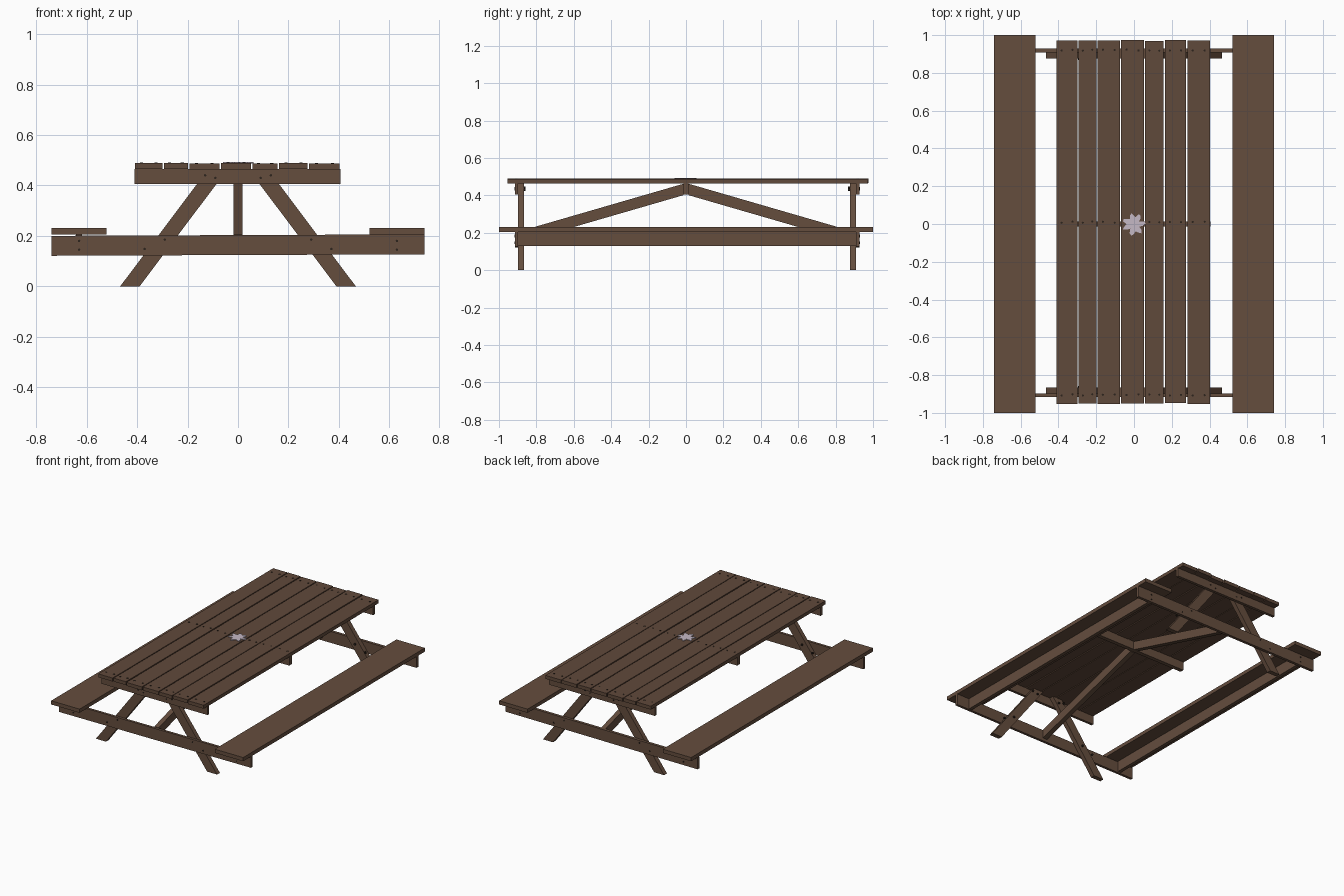
import bpy, bmesh, math, random
from mathutils import Matrix, Vector

random.seed(4)
if "Cube" in bpy.data.objects:
    bpy.data.objects.remove(bpy.data.objects["Cube"])


def material(name, rgb):
    m = bpy.data.materials.new(name)
    m.use_nodes = True
    m.diffuse_color = (*rgb, 1)
    m.node_tree.nodes["Principled BSDF"].inputs["Base Color"].default_value = (*rgb, 1)
    return m


wood = material("brown wood", (0.13, 0.075, 0.048))
top_wood = material("weathered top wood", (0.118, 0.067, 0.043))
iron = material("dark iron", (0.025, 0.017, 0.012))
lilac = material("pale lilac", (0.56, 0.48, 0.56))


def finish(name, bm, mat):
    bmesh.ops.recalc_face_normals(bm, faces=bm.faces)
    mesh = bpy.data.meshes.new(name)
    bm.to_mesh(mesh)
    bm.free()
    mesh.materials.append(mat)
    ob = bpy.data.objects.new(name, mesh)
    bpy.context.collection.objects.link(ob)
    return ob


def board(name, x, y, z, mat=wood, tilt=0.0):
    """Box between (min, max) pairs, tilted slightly about the y axis."""
    bm = bmesh.new()
    bmesh.ops.create_cube(bm, size=1)
    mid = Vector(sum(p) / 2 for p in (x, y, z))
    size = [p[1] - p[0] for p in (x, y, z)]
    bmesh.ops.transform(bm, verts=bm.verts, matrix=Matrix.Translation(mid)
                        @ Matrix.Rotation(tilt, 4, "Y") @ Matrix.Diagonal((*size, 1)))
    return finish(name, bm, mat)


def prism(name, outline, depth, mat=wood):
    """Extrude a flat outline of 3D points along the depth vector."""
    bm = bmesh.new()
    face = bm.faces.new([bm.verts.new(p) for p in outline])
    ext = bmesh.ops.extrude_face_region(bm, geom=[face])
    moved = [v for v in ext["geom"] if isinstance(v, bmesh.types.BMVert)]
    bmesh.ops.translate(bm, verts=moved, vec=depth)
    return finish(name, bm, mat)


def studs(name, points, axis, radius=0.006, height=0.008):
    """Small round fastener heads centred on the given points."""
    bm = bmesh.new()
    turn = Matrix.Rotation(math.pi / 2, 4, "X") if axis == "Y" else Matrix.Identity(4)
    for p in points:
        bmesh.ops.create_cone(bm, cap_ends=True, segments=8, radius1=radius, radius2=radius,
                              depth=height, matrix=Matrix.Translation(p) @ turn)
    return finish(name, bm, iron)


TOP, UNDER, CLEAT = 0.49, 0.466, 0.405

# Table top planks, each very slightly uneven, with nail rows
edges = [-0.412, -0.296, -0.196, -0.071, 0.055, 0.16, 0.279, 0.406]
nails = []
for i, (a, b) in enumerate(zip(edges, edges[1:])):
    drop = random.uniform(0, 0.003)
    board(f"top_plank_{i + 1}", (a + 0.003, b - 0.003),
          (-0.955 + random.uniform(0, 0.008), 0.975 - random.uniform(0, 0.008)),
          (UNDER - drop, TOP - drop), top_wood)
    for f in (0.25, 0.75):
        for y in (-0.905, 0.01, 0.92):
            nails.append((a + (b - a) * f, y + random.uniform(-0.004, 0.004), TOP - drop - 0.002))
studs("top_nails", nails, "Z")

# Central splat on the table top
splat = []
for i in range(28):
    r = (0.062, 0.056, 0.036, 0.05)[i % 4] + random.uniform(-0.008, 0.004)
    t = math.tau * i / 28
    splat.append((r * math.cos(t), r * math.sin(t), TOP - 0.003))
prism("top_splat", splat, (0, 0, 0.005), lilac)

# Middle cleat under the top
board("middle_cleat", (-0.405, 0.405), (-0.014, 0.014), (CLEAT, UNDER))

# End frames: outer board face y0, joint y1, inner leg face y2
for end, y0, y1, y2 in (("front", -0.915, -0.897, -0.866), ("back", 0.928, 0.908, 0.876)):
    span = (min(y0, y1), max(y0, y1))
    inward = math.copysign(1, y2 - y1)
    board(f"{end}_cleat", (-0.41, 0.406), span, (CLEAT, UNDER))
    board(f"{end}_seat_beam", (-0.74, 0.74), span, (0.124, 0.203), tilt=-0.004)
    for side, s in (("left", 1), ("right", -1)):
        leg = [(s * 0.467, y1, 0), (s * 0.39, y1, 0),
               (s * 0.04, y1, UNDER), (s * 0.117, y1, UNDER)]
        prism(f"{end}_{side}_leg", leg, (0, y2 - y1, 0))
    spots = [(s * x, z) for s in (1, -1) for x, z in
             ((0.63, 0.145), (0.63, 0.18), (0.29, 0.185), (0.37, 0.148), (0.13, 0.44), (0.09, 0.43))]
    studs(f"{end}_outer_bolts", [(x, y0, z) for x, z in spots], "Y", 0.005, 0.006)
    inner = [(x, y2 + inward * 0.003, z) for x, z in spots if abs(x) < 0.5]
    studs(f"{end}_inner_bolts", inner, "Y", 0.007, 0.012)

# Diagonal braces from the seat beams up to the middle cleat
for end, y, s in (("front", -0.897, -1), ("back", 0.908, 1)):
    fall = 0.29 * abs(y)
    outline = [(-0.017, s * 0.014, UNDER - 0.004), (-0.017, y, UNDER - fall),
               (-0.017, y, CLEAT - fall), (-0.017, s * 0.014, CLEAT - 0.004)]
    prism(f"{end}_brace", outline, (0.034, 0, 0))

# Benches with a stiffening rail beneath
for side, s in (("left", 1), ("right", -1)):
    xs = sorted((s * 0.521, s * 0.74))
    board(f"{side}_seat", xs, (-1, 1), (0.205, 0.231))
    board(f"{side}_seat_rail", (s * 0.63 - 0.012, s * 0.63 + 0.012), (-0.897, 0.908), (0.13, 0.206))
